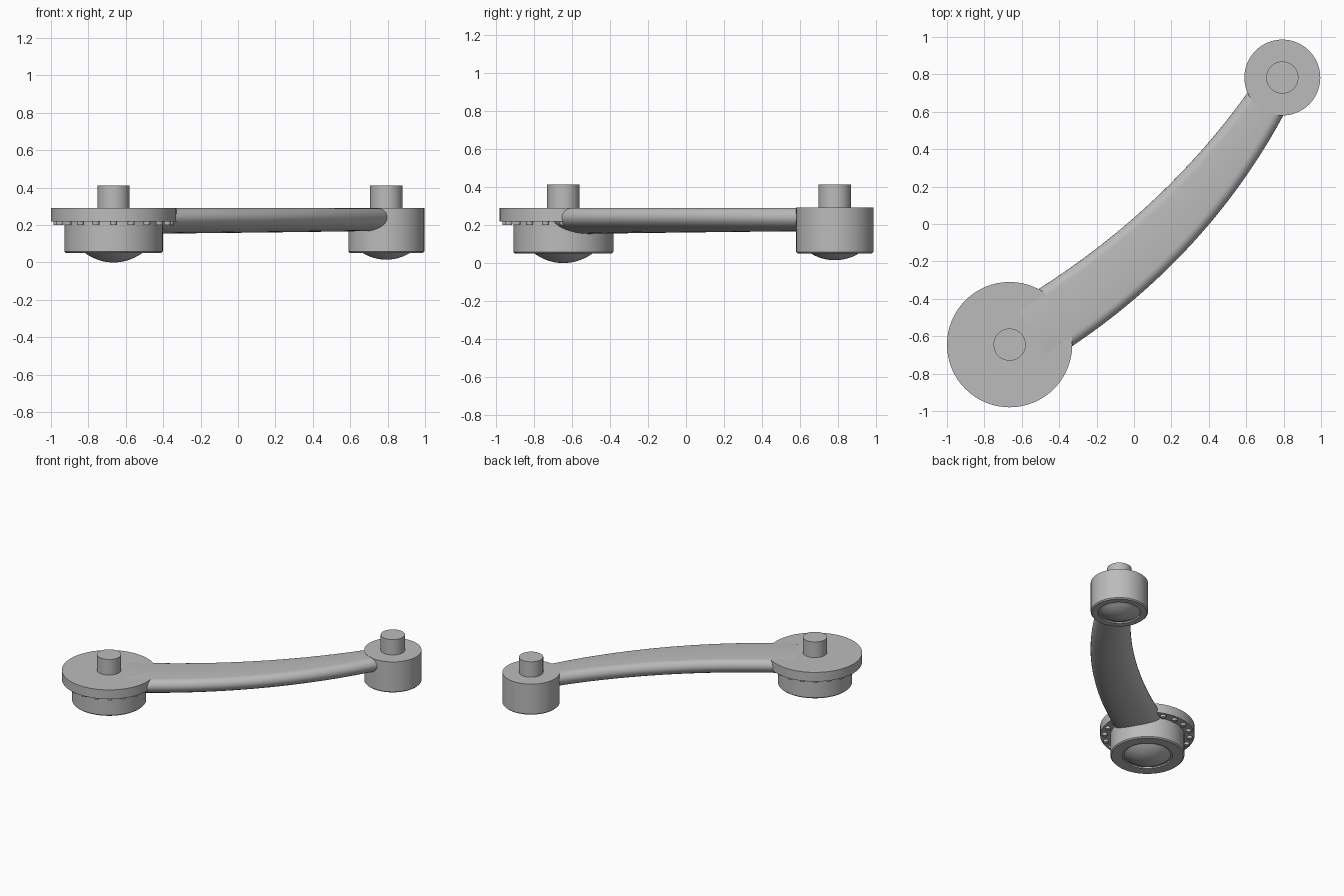
import bpy, bmesh, math
from mathutils import Vector

if "Cube" in bpy.data.objects:
    bpy.data.objects.remove(bpy.data.objects["Cube"])

grey = bpy.data.materials.new("plain_grey")
grey.diffuse_color = (0.5, 0.5, 0.5, 1)
grey.use_nodes = True
grey.node_tree.nodes["Principled BSDF"].inputs["Base Color"].default_value = grey.diffuse_color

BIG = (-0.665, -0.645)
SMALL = (0.793, 0.783)


def finish(name, bm):
    bmesh.ops.recalc_face_normals(bm, faces=bm.faces)
    mesh = bpy.data.meshes.new(name)
    bm.to_mesh(mesh)
    bm.free()
    mesh.materials.append(grey)
    ob = bpy.data.objects.new(name, mesh)
    bpy.context.collection.objects.link(ob)
    bpy.ops.object.select_all(action='DESELECT')
    ob.select_set(True)
    bpy.context.view_layer.objects.active = ob
    bpy.ops.object.shade_smooth_by_angle(angle=math.radians(35))
    return ob


def lathe(name, centre, profile, steps=64):
    """Spin a (radius, z) profile that starts and ends on the axis."""
    bm = bmesh.new()
    verts = [bm.verts.new((centre[0] + r, centre[1], z)) for r, z in profile]
    edges = [bm.edges.new(pair) for pair in zip(verts, verts[1:])]
    bmesh.ops.spin(bm, geom=verts + edges, cent=(*centre, 0), axis=(0, 0, 1),
                   angle=math.tau, steps=steps)
    bmesh.ops.remove_doubles(bm, verts=bm.verts, dist=1e-5)
    bmesh.ops.dissolve_degenerate(bm, edges=bm.edges, dist=1e-6)
    return finish(name, bm)


def dome(radius, low, high, n=8):
    """Spherical cap bulging downward, from the axis out to its rim."""
    h = high - low
    R = (radius ** 2 + h ** 2) / (2 * h)
    a = math.asin(radius / R)
    return [(R * math.sin(a * i / n), low + R * (1 - math.cos(a * i / n)))
            for i in range(n + 1)]


def bore(r, depth_z, bottom, outer):
    """Recess around the dome, then the flat rim with a small chamfer."""
    c = 0.008
    return [(r, depth_z), (r, bottom), (outer - c, bottom), (outer, bottom + c)]


# Large hub with its wide flange
lathe("large_hub", BIG,
      dome(0.165, 0.0, 0.06) + bore(0.178, 0.06, 0.05, 0.263)
      + [(0.263, 0.218), (0.335, 0.218), (0.335, 0.29), (0, 0.29)])

# Small hub
lathe("small_hub", SMALL,
      dome(0.14, 0.015, 0.06) + bore(0.15, 0.06, 0.05, 0.203)
      + [(0.203, 0.292), (0, 0.292)])

# Upright pins
for name, centre in (("large_pin", BIG), ("small_pin", SMALL)):
    lathe(name, centre, [(0, 0.28), (0.086, 0.28), (0.086, 0.412), (0, 0.412)], 48)

# Ring of bolt heads under the flange
bm = bmesh.new()
for i in range(20):
    a = math.tau * i / 20
    head = bmesh.ops.create_cone(bm, cap_ends=True, segments=12,
                                 radius1=0.018, radius2=0.02, depth=0.03)["verts"]
    bmesh.ops.translate(bm, verts=head, vec=(
        BIG[0] + 0.302 * math.cos(a), BIG[1] + 0.302 * math.sin(a), 0.215))
finish("flange_bolts", bm)


# Curved, tapering arm: flat top, rounded edges, shallow bulging underside
def through(p0, p1, p2, t):
    """Quadratic passing through three values at t = 0, 0.5 and 1."""
    return (p0 * (2 * t - 1) * (t - 1) + p1 * 4 * t * (1 - t)
            + p2 * t * (2 * t - 1))


path = [Vector(p) for p in ((-0.42, -0.50), (0.21, 0.015), (0.705, 0.645))]


def section(t):
    w = through(0.177, 0.155, 0.113, t)
    depth = 0.086 - 0.014 * t
    pts = []
    for i in range(7):
        a = math.pi / 2 * i / 6
        pts.append((w - 0.05 + 0.05 * math.sin(a), 0.24 + 0.0505 * math.cos(a)))
    for i in range(1, 16):
        a = math.pi * i / 16
        pts.append((w * math.cos(a), 0.24 - depth * math.sin(a)))
    return pts + [(-x, z) for x, z in reversed(pts[:7])]


bm = bmesh.new()
rings = []
for i in range(41):
    t = -0.09 + 1.15 * i / 40
    c = through(*path, t)
    d = (through(*path, t + 0.01) - through(*path, t - 0.01)).normalized()
    rings.append([bm.verts.new((c.x + d.y * x, c.y - d.x * x, z))
                  for x, z in section(t)])
for a, b in zip(rings, rings[1:]):
    for j in range(len(a)):
        k = (j + 1) % len(a)
        bm.faces.new((a[j], a[k], b[k], b[j]))
bm.faces.new(rings[0])
bm.faces.new(rings[-1])
finish("curved_arm", bm)
